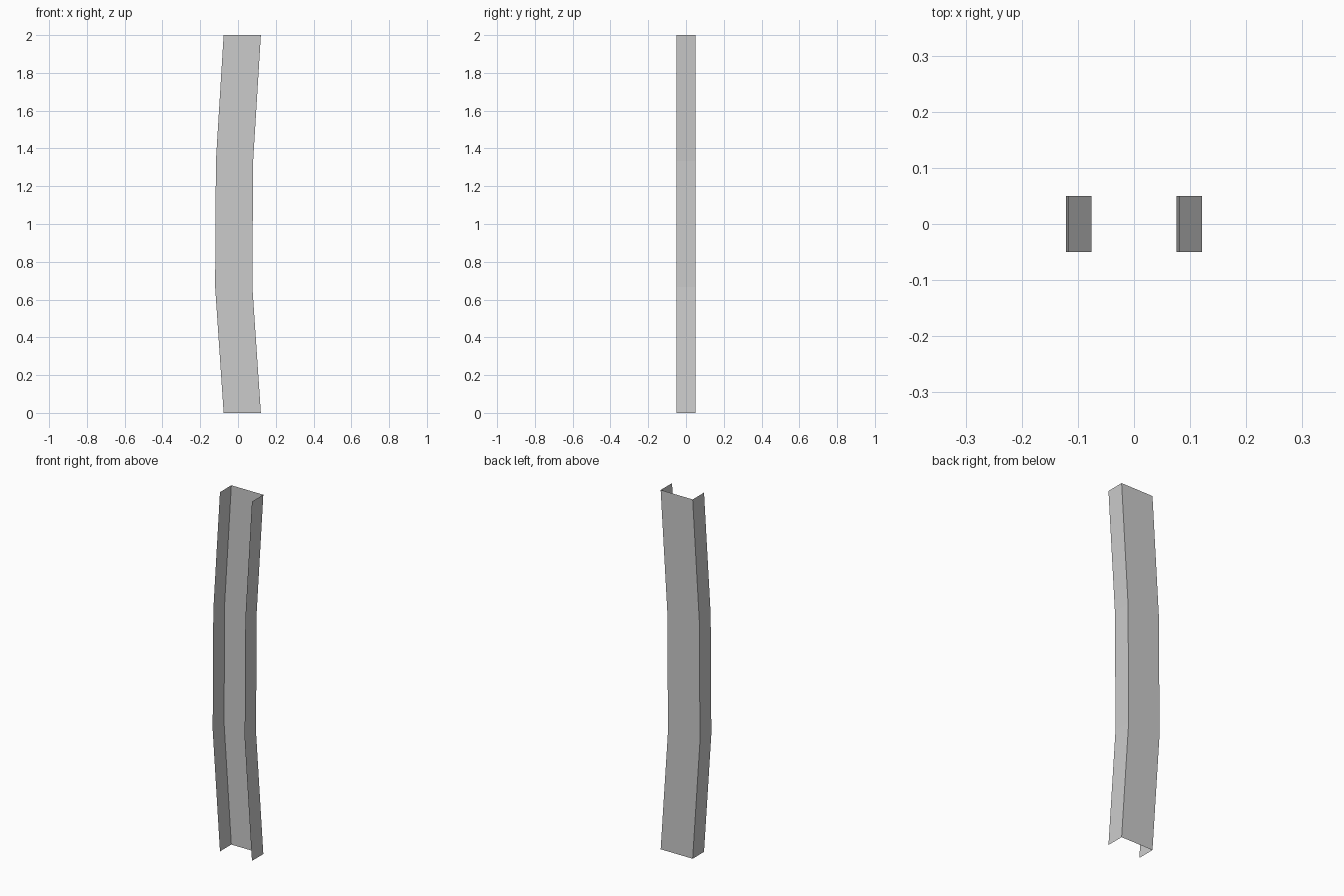
import bpy, bmesh
from mathutils import Vector

if "Cube" in bpy.data.objects:
    bpy.data.objects.remove(bpy.data.objects["Cube"])

WIDTH, DEPTH = 0.197, 0.1
# Bowed path: (left edge x, height)
PATH = [(-0.076, 0.0), (-0.121, 0.667), (-0.117, 1.333), (-0.076, 2.0)]
# Open C cross-section: flange, back web, flange
SECTION = [(0, -DEPTH / 2), (0, DEPTH / 2), (WIDTH, DEPTH / 2), (WIDTH, -DEPTH / 2)]

# Thin sheet channel, lofted along the path
bm = bmesh.new()
rings = [[bm.verts.new(Vector((x0 + x, y, z))) for x, y in SECTION] for x0, z in PATH]
for low, high in zip(rings, rings[1:]):
    for i in range(len(SECTION) - 1):
        bm.faces.new((low[i + 1], low[i], high[i], high[i + 1]))

mesh = bpy.data.meshes.new("bent_channel")
bm.to_mesh(mesh)
bm.free()
bpy.context.collection.objects.link(bpy.data.objects.new("bent_channel", mesh))
